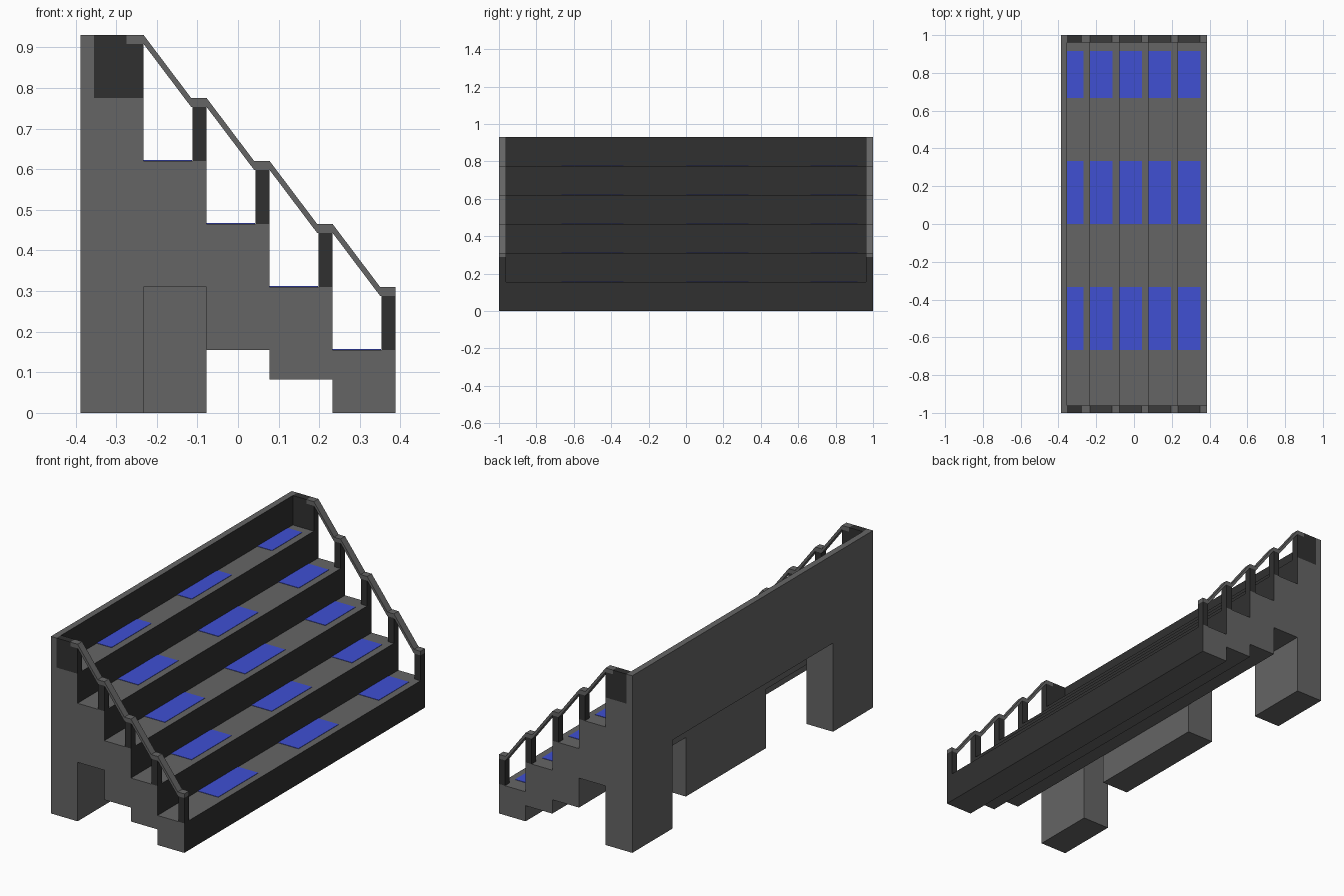
import bpy, bmesh

if "Cube" in bpy.data.objects:
    bpy.data.objects.remove(bpy.data.objects["Cube"])

S = 0.1551            # tread depth and riser height
X0 = -2.5 * S         # back of the stand
WALL = 0.033          # back wall thickness
RAIL = 0.038          # railing thickness along y


def material(name, color):
    m = bpy.data.materials.new(name)
    m.diffuse_color = color
    m.use_nodes = True
    m.node_tree.nodes["Principled BSDF"].inputs["Base Color"].default_value = m.diffuse_color
    return m


grey = material("frame_grey", (0.13, 0.13, 0.13, 1))
dark = material("riser_dark", (0.03, 0.03, 0.03, 1))
blue = material("seat_blue", (0.05, 0.08, 0.65, 1))


def extrude(name, profile, y0, y1, mats):
    """Extrude an (x, z) outline from y0 to y1."""
    bm = bmesh.new()
    face = bm.faces.new([bm.verts.new((x, y0, z)) for x, z in profile])
    new = bmesh.ops.extrude_face_region(bm, geom=[face])["geom"]
    bmesh.ops.translate(bm, vec=(0, y1 - y0, 0),
                        verts=[v for v in new if isinstance(v, bmesh.types.BMVert)])
    bmesh.ops.recalc_face_normals(bm, faces=bm.faces)
    me = bpy.data.meshes.new(name)
    bm.to_mesh(me)
    bm.free()
    for m in mats:
        me.materials.append(m)
    ob = bpy.data.objects.new(name, me)
    bpy.context.collection.objects.link(ob)
    return ob


def box(name, x0, x1, y0, y1, z0, z1, mat):
    return extrude(name, [(x0, z0), (x1, z0), (x1, z1), (x0, z1)], y0, y1, [mat])


# Stepped body with back wall, one continuous outline
under = [(X0, 3 * S), (X0 + S, 3 * S), (X0 + S, 2 * S), (X0 + 2 * S, 2 * S),
         (X0 + 2 * S, S), (X0 + 3 * S, S), (X0 + 3 * S, 0.082),
         (X0 + 4 * S, 0.082), (X0 + 4 * S, 0), (X0 + 5 * S, 0)]
stairs = []
for i in range(5):
    right = X0 + (5 - i) * S
    left = right - S if i < 4 else X0 + WALL
    stairs += [(right, (i + 1) * S), (left, (i + 1) * S)]
body = extrude("stepped_stand", under + stairs + [(X0 + WALL, 6 * S), (X0, 6 * S)],
               -1, 1, [grey, dark])
for p in body.data.polygons:      # dark risers
    if p.normal.x > 0.5:
        p.material_index = 1

# Supports
box("middle_support", X0 + S, X0 + 2 * S, -1 / 3, 1 / 3, 0, 2 * S, grey)
for side, y0 in (("left", -1), ("right", 2 / 3)):
    box(side + "_back_leg", X0, X0 + S, y0, y0 + 1 / 3, 0, 3 * S, grey)

# Railing outline: flat over each post, sloping between
top = [(X0 + S - 0.042, 6 * S), (X0 + S, 6 * S)]
for i in range(2, 6):
    x, z = X0 + i * S, (7 - i) * S
    top += [(x - RAIL, z), (x, z)]
low = [(x, z - 0.022) for x, z in reversed(top)]

for side, y0 in (("front", -1), ("back", 1 - RAIL)):
    y1 = y0 + RAIL
    extrude(side + "_handrail", top + low, y0, y1, [grey])
    # Solid panel beside the top row, cut away under the handrail end
    a, b = X0 + WALL, X0 + S
    extrude(side + "_end_panel",
            [(a, 5 * S), (b, 5 * S), (b, 6 * S - 0.022), (b - 0.042, 6 * S - 0.022),
             (b - 0.042, 6 * S), (a, 6 * S)], y0, y1, [dark])
    for i in range(2, 6):
        x, z = X0 + i * S, (6 - i) * S
        box(f"{side}_rail_post_{i - 1}", x - RAIL + 0.003, x, y0, y1, z, z + S - 0.022, dark)

# Blue seat pads lying on the treads
for i in range(5):
    x0 = X0 + i * S if i else X0 + WALL
    x1 = X0 + (i + 1) * S - 0.036
    z = (5 - i) * S
    for n, (y0, y1) in enumerate(((-2 / 3, -1 / 3), (0, 1 / 3), (2 / 3, 0.917))):
        box(f"seat_pad_{i + 1}_{n + 1}", x0, x1, y0, y1, z, z + 0.002, blue)
